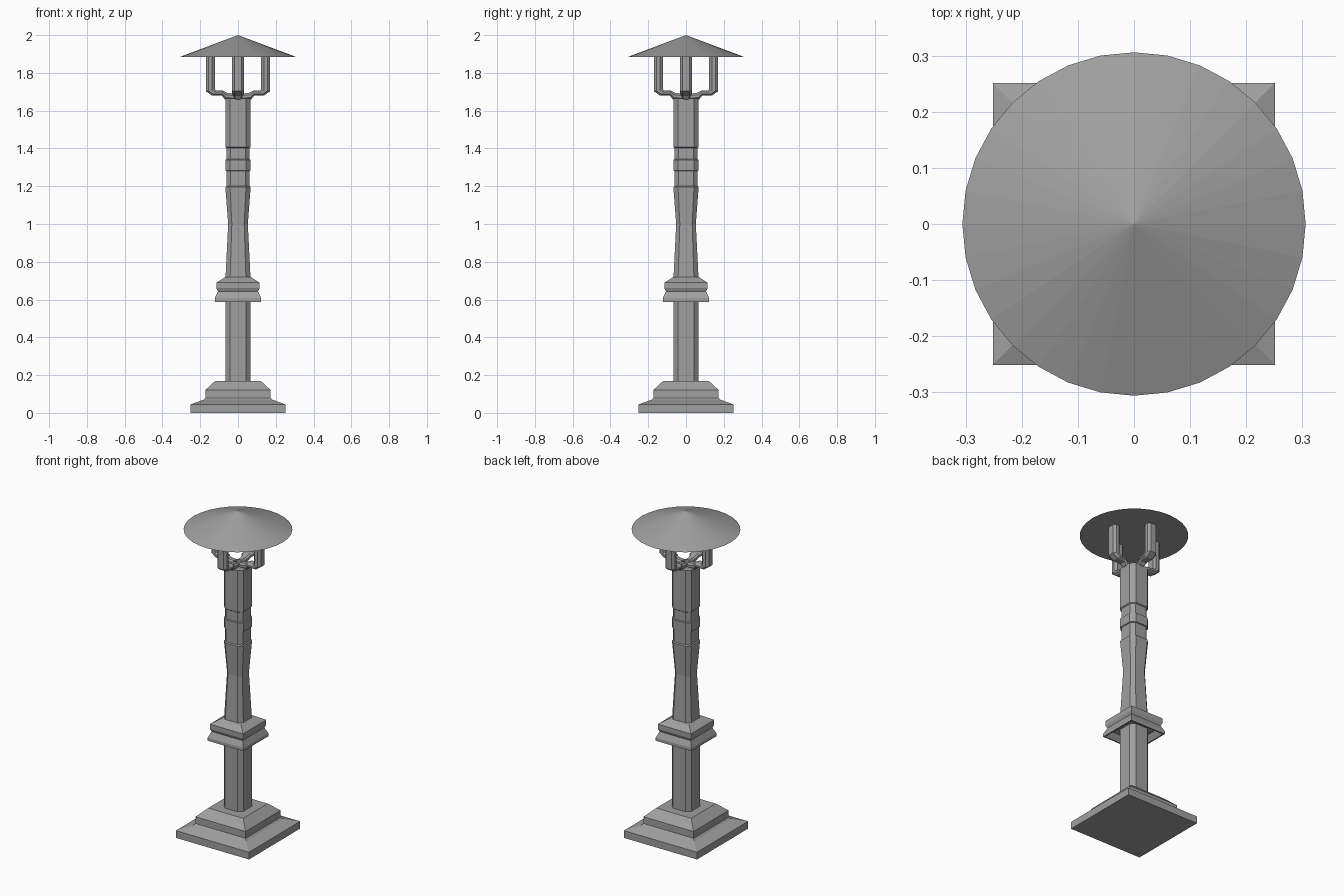
import bpy, bmesh
from math import pi
from mathutils import Matrix, Vector

if "Cube" in bpy.data.objects:
    bpy.data.objects.remove(bpy.data.objects["Cube"])

# Dark cast-iron grey
iron = bpy.data.materials.new("iron_grey")
iron.diffuse_color = (0.35, 0.35, 0.35, 1)
iron.use_nodes = True
iron.node_tree.nodes["Principled BSDF"].inputs["Base Color"].default_value = iron.diffuse_color


def make_object(name, bm):
    bmesh.ops.recalc_face_normals(bm, faces=bm.faces)
    mesh = bpy.data.meshes.new(name)
    bm.to_mesh(mesh)
    bm.free()
    mesh.materials.append(iron)
    obj = bpy.data.objects.new(name, mesh)
    bpy.context.collection.objects.link(obj)
    return obj


def loft(name, sections):
    """Skin a list of equal-length point loops and cap both ends."""
    bm = bmesh.new()
    rings = [[bm.verts.new(p) for p in s] for s in sections]
    n = len(rings[0])
    for a, b in zip(rings, rings[1:]):
        for i in range(n):
            j = (i + 1) % n
            bm.faces.new((a[i], a[j], b[j], b[i]))
    bm.faces.new(rings[0][::-1])
    bm.faces.new(rings[-1])
    return make_object(name, bm)


def square(r, z):
    return [(-r, -r, z), (r, -r, z), (r, r, z), (-r, r, z)]


def chamfered(r, z, flat=0.63):
    f = r * flat
    return [(-f, -r, z), (f, -r, z), (r, -f, z), (r, f, z),
            (f, r, z), (-f, r, z), (-r, f, z), (-r, -f, z)]


# Stepped square foot
loft("base", [square(r, z) for r, z in [
    (0.251, 0), (0.251, 0.045), (0.182, 0.07), (0.172, 0.08),
    (0.172, 0.122), (0.12, 0.17)]])

# Lower post
loft("lower_post", [chamfered(0.067, 0.16), chamfered(0.067, 0.65)])

# Square moulded collar, hollow underneath
loft("collar", [square(r, z) for r, z in [
    (0.09, 0.62), (0.115, 0.588), (0.123, 0.588), (0.123, 0.607),
    (0.106, 0.643), (0.114, 0.66), (0.114, 0.69), (0.066, 0.72)]])

# Waisted upper post with ring grooves
loft("upper_post", [chamfered(r, z) for r, z in [
    (0.067, 0.70), (0.065, 0.74), (0.052, 1.0), (0.067, 1.195), (0.061, 1.2),
    (0.061, 1.28), (0.067, 1.283), (0.067, 1.34), (0.061, 1.343),
    (0.061, 1.403), (0.067, 1.408), (0.067, 1.665)]])


# Four bent arms carrying the roof: (inner x,z) (outer x,z) half width
ARM = [((0.02, 1.69), (0.02, 1.655), 0.02),
       ((0.06, 1.695), (0.07, 1.66), 0.022),
       ((0.08, 1.706), (0.085, 1.679), 0.03),
       ((0.115, 1.706), (0.137, 1.68), 0.032),
       ((0.122, 1.714), (0.17, 1.703), 0.032),
       ((0.122, 1.89), (0.17, 1.89), 0.032)]


def arm_section(inner, outer, w):
    a, b = Vector((inner[0], 0, inner[1])), Vector((outer[0], 0, outer[1]))
    shape = [(0, -0.6), (0.3, -1), (0.7, -1), (1, -0.6),
             (1, 0.6), (0.7, 1), (0.3, 1), (0, 0.6)]
    return [a.lerp(b, t) + Vector((0, s * w, 0)) for t, s in shape]


for k, side in enumerate(("right", "back", "left", "front")):
    arm = loft(side + "_roof_arm", [arm_section(*s) for s in ARM])
    arm.data.transform(Matrix.Rotation(k * pi / 2, 4, 'Z'))

# Conical roof
bm = bmesh.new()
bmesh.ops.create_cone(bm, cap_ends=True, segments=32, radius1=0.306,
                      radius2=0, depth=0.115,
                      matrix=Matrix.Translation((0, 0, 1.9425)))
make_object("roof", bm)
